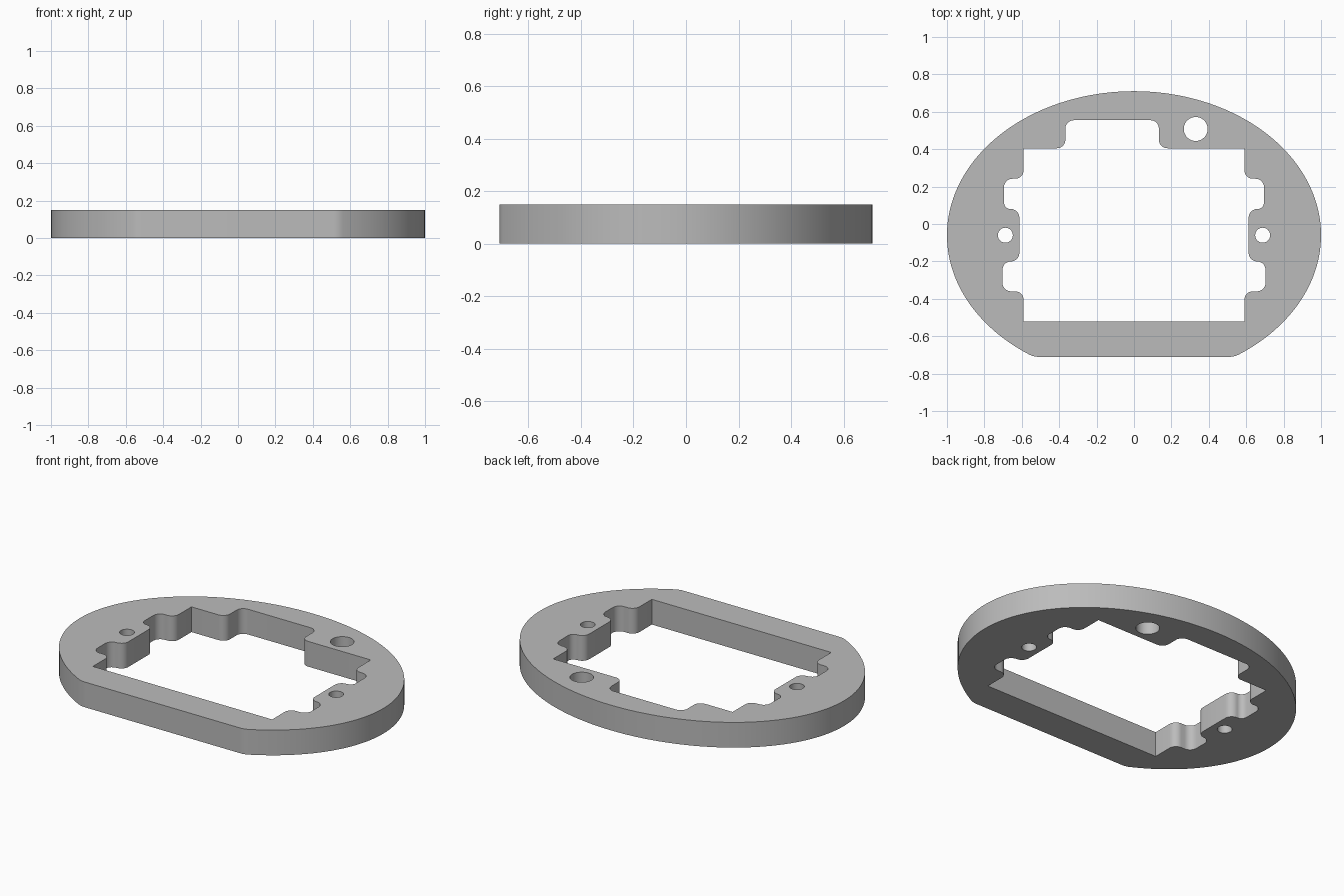
import bpy, bmesh
from math import cos, sin, tan, pi, asin, radians
from mathutils import Vector

if "Cube" in bpy.data.objects:
    bpy.data.objects.remove(bpy.data.objects["Cube"], do_unlink=True)

THICK = 0.15
CENTRE_Y, HALF_DEPTH, FLAT_Y = -0.06, 0.77, -0.71


def fillet(corners, steps=7):
    """Turn (x, y, radius) corners into a closed outline with round corners."""
    out = []
    for i, (x, y, r) in enumerate(corners):
        p = Vector((x, y))
        if r == 0:
            out.append(p)
            continue
        a = (Vector(corners[i - 1][:2]) - p).normalized()
        b = (Vector(corners[(i + 1) % len(corners)][:2]) - p).normalized()
        half = a.angle(b) / 2
        centre = p + (a + b).normalized() * (r / sin(half))
        start = p + a * (r / tan(half)) - centre
        end = p + b * (r / tan(half)) - centre
        turn = start.angle(end)
        for k in range(steps + 1):
            t = k / steps
            out.append(centre + (start * sin((1 - t) * turn) + end * sin(t * turn)) / sin(turn))
    return out


def circle(x, y, r, n=40):
    return [Vector((x + r * cos(2 * pi * k / n), y + r * sin(2 * pi * k / n))) for k in range(n)]


# Outer outline: ellipse cut flat at the front, with softened corners
drop = (FLAT_Y - CENTRE_Y) / HALF_DEPTH
corner_x = cos(asin(drop))
first = asin(drop) + radians(1.9)
sweep = pi - 2 * first
outer = [(corner_x, FLAT_Y, 0.1)]
for k in range(121):
    t = first + sweep * k / 120
    outer.append((cos(t), CENTRE_Y + HALF_DEPTH * sin(t), 0))
outer.append((-corner_x, FLAT_Y, 0.1))

# Opening: mirrored side walls with two notches each, and an offset rear recess
R = 0.045
side = [(0.59, -0.522, 0), (0.59, -0.36, R), (0.703, -0.36, R), (0.703, -0.2, R),
        (0.613, -0.2, R), (0.613, 0.08, R), (0.695, 0.08, 0.035), (0.695, 0.242, R),
        (0.59, 0.242, R), (0.59, 0.405, 0)]
recess = [(0.133, 0.405, R), (0.133, 0.555, R), (-0.367, 0.555, R), (-0.367, 0.405, R)]
opening = side + recess + [(-x, y, r) for x, y, r in reversed(side)]

loops = [fillet(outer), fillet(opening), circle(0.33, 0.508, 0.064),
         circle(0.688, -0.06, 0.04), circle(-0.688, -0.06, 0.04)]

# Fill the outline around its holes and raise it to a plate
bm = bmesh.new()
edges = []
for loop in loops:
    verts = [bm.verts.new((p.x, p.y, 0)) for p in loop]
    edges += [bm.edges.new((v, verts[i - 1])) for i, v in enumerate(verts)]
bmesh.ops.triangle_fill(bm, edges=edges, use_beauty=True, normal=(0, 0, 1))
grown = bmesh.ops.extrude_face_region(bm, geom=bm.faces[:], use_keep_orig=True)
top = [g for g in grown["geom"] if isinstance(g, bmesh.types.BMVert)]
bmesh.ops.translate(bm, verts=top, vec=(0, 0, THICK))
bmesh.ops.recalc_face_normals(bm, faces=bm.faces[:])

mesh = bpy.data.meshes.new("mounting_plate")
bm.to_mesh(mesh)
bm.free()
plate = bpy.data.objects.new("mounting_plate", mesh)
bpy.context.collection.objects.link(plate)

# Plain grey
grey = bpy.data.materials.new("plain grey")
grey.use_nodes = True
colour = (0.5, 0.5, 0.5, 1)
grey.diffuse_color = colour
grey.node_tree.nodes["Principled BSDF"].inputs["Base Color"].default_value = colour
mesh.materials.append(grey)

bpy.ops.object.select_all(action="DESELECT")
plate.select_set(True)
bpy.context.view_layer.objects.active = plate
bpy.ops.object.shade_smooth_by_angle(angle=radians(30))
